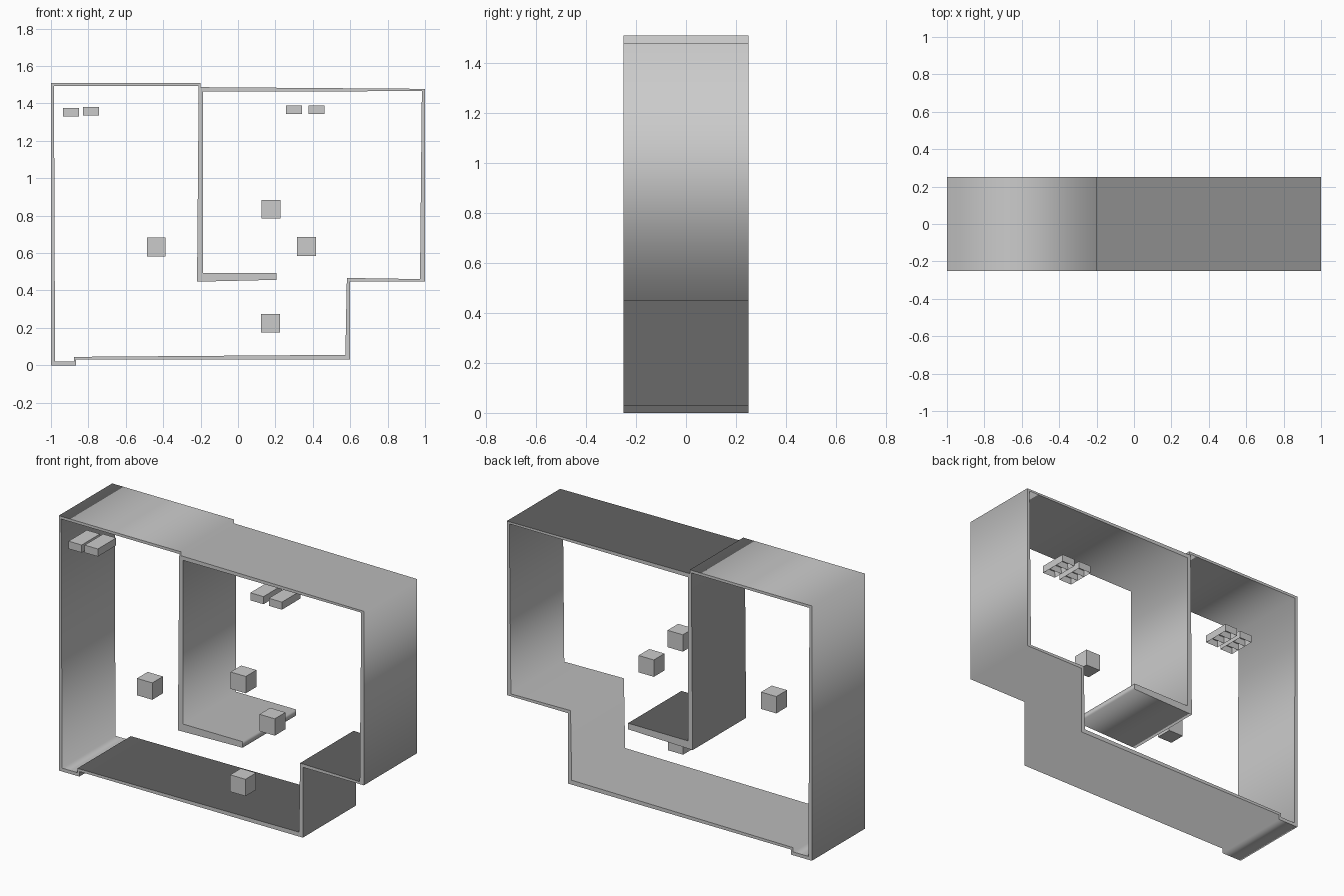
import bpy
import bmesh
from mathutils import Matrix, Vector

default = bpy.data.objects.get("Cube")
if default:
    bpy.data.objects.remove(default)

DEPTH = 0.5
FRONT = -DEPTH / 2


def make_material(name, colour):
    mat = bpy.data.materials.new(name)
    mat.use_nodes = True
    mat.diffuse_color = colour
    mat.node_tree.nodes["Principled BSDF"].inputs["Base Color"].default_value = colour
    return mat


grey = make_material("plain grey", (0.6, 0.6, 0.6, 1))


def finish(name, bm):
    mesh = bpy.data.meshes.new(name)
    bmesh.ops.recalc_face_normals(bm, faces=bm.faces)
    bm.to_mesh(mesh)
    bm.free()
    mesh.materials.append(grey)
    obj = bpy.data.objects.new(name, mesh)
    bpy.context.collection.objects.link(obj)
    return obj


# Wall shell: outer and inner outline, filled and extruded through the depth
outer = [(-1, 0), (-0.865, 0), (-0.865, 0.03), (0.6, 0.03), (0.6, 0.447),
         (1, 0.447), (1, 1.478), (-0.2, 1.487), (-0.2, 1.51), (-1, 1.51)]
inner = [(-0.978, 0.02), (-0.878, 0.02), (-0.878, 0.045), (0.574, 0.056),
         (0.582, 0.467), (0.973, 0.461), (0.983, 1.466), (-0.187, 1.463),
         (-0.187, 0.493), (0.205, 0.493), (0.205, 0.457), (-0.219, 0.447),
         (-0.21, 1.494), (-0.984, 1.494)]
curve = bpy.data.curves.new("wall_outline", "CURVE")
curve.dimensions = "2D"
curve.fill_mode = "BOTH"
curve.extrude = DEPTH / 2
for outline in (outer, inner):
    spline = curve.splines.new("POLY")
    spline.points.add(len(outline) - 1)
    for point, (x, z) in zip(spline.points, outline):
        point.co = (x, z, 0, 1)
    spline.use_cyclic_u = True
helper = bpy.data.objects.new("wall_outline", curve)
bpy.context.collection.objects.link(helper)
bpy.context.view_layer.update()
shape = helper.evaluated_get(bpy.context.evaluated_depsgraph_get())
bm = bmesh.new()
bm.from_mesh(shape.to_mesh())
bmesh.ops.remove_doubles(bm, verts=bm.verts, dist=0.0005)
bmesh.ops.rotate(bm, verts=bm.verts, matrix=Matrix.Rotation(1.5707963, 3, "X"))
bpy.data.objects.remove(helper)
finish("wall_shell", bm)

# Floating cubes, flush with the front edge of the walls
CUBE = 0.1
cubes = {"left": (-0.437, 0.633), "upper": (0.176, 0.835),
         "right": (0.366, 0.635), "lower": (0.174, 0.225)}
for side, (x, z) in cubes.items():
    bm = bmesh.new()
    bmesh.ops.create_cube(bm, size=CUBE)
    bmesh.ops.translate(bm, verts=bm.verts, vec=(x, FRONT + CUBE / 2, z))
    finish(side + "_cube", bm)


# Ceiling boxes: open underneath, divided into three cells
def ceiling_box(name, x, z, width=0.086, length=0.172, height=0.045):
    bm = bmesh.new()
    bmesh.ops.create_grid(bm, x_segments=1, y_segments=3, size=0.5)
    bmesh.ops.scale(bm, verts=bm.verts, vec=(width, length, 1))
    top = bmesh.ops.extrude_face_region(bm, geom=bm.faces[:])["geom"]
    bmesh.ops.translate(bm, vec=(0, 0, height),
                        verts=[g for g in top if isinstance(g, bmesh.types.BMVert)])
    bmesh.ops.recalc_face_normals(bm, faces=bm.faces)
    cells = [f for f in bm.faces if f.normal.z < -0.5]
    bmesh.ops.inset_individual(bm, faces=cells, thickness=0.006)
    sunk = {v for f in cells for v in f.verts}
    for vert in sunk:
        vert.co += Vector((0, 0, height * 0.8))
    bmesh.ops.translate(bm, verts=bm.verts, vec=(x, FRONT + length / 2, z))
    finish(name, bm)


boxes = [(-0.893, 1.331), (-0.787, 1.336), (0.299, 1.344), (0.42, 1.344)]
for number, (x, z) in enumerate(boxes, 1):
    ceiling_box(f"ceiling_box_{number}", x, z)
